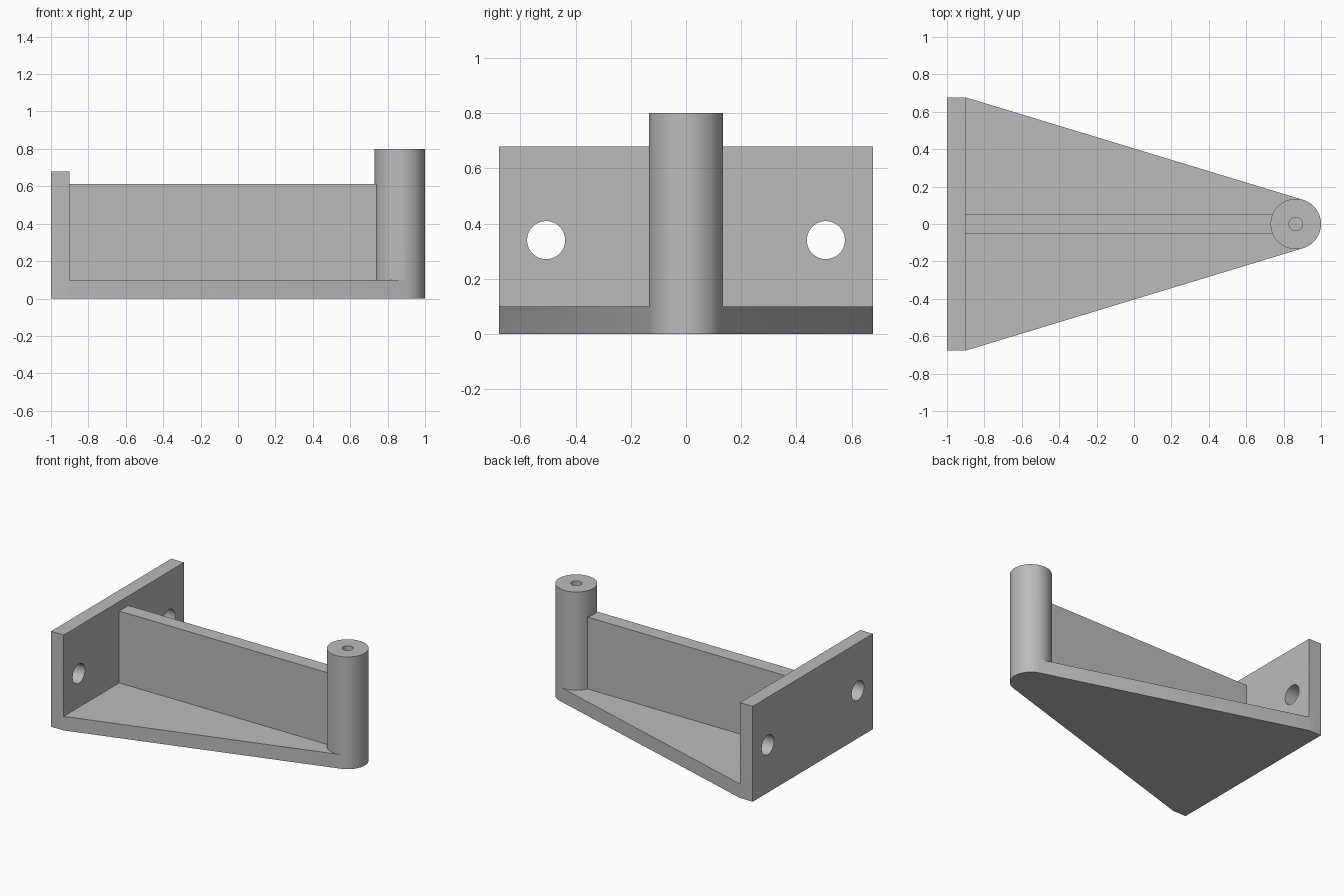
import bpy, bmesh, math

if "Cube" in bpy.data.objects:
    bpy.data.objects.remove(bpy.data.objects["Cube"])

grey = bpy.data.materials.new("plain grey")
grey.diffuse_color = (0.5, 0.5, 0.5, 1)
grey.use_nodes = True
grey.node_tree.nodes["Principled BSDF"].inputs["Base Color"].default_value = grey.diffuse_color


def prism(name, outline, z0, z1):
    """Extrude a counter-clockwise xy outline from z0 to z1."""
    bm = bmesh.new()
    face = bm.faces.new([bm.verts.new((x, y, z0)) for x, y in outline])
    ext = bmesh.ops.extrude_face_region(bm, geom=[face], use_keep_orig=True)
    verts = [g for g in ext["geom"] if isinstance(g, bmesh.types.BMVert)]
    bmesh.ops.translate(bm, vec=(0, 0, z1 - z0), verts=verts)
    bmesh.ops.recalc_face_normals(bm, faces=bm.faces)
    mesh = bpy.data.meshes.new(name)
    bm.to_mesh(mesh)
    bm.free()
    mesh.materials.append(grey)
    ob = bpy.data.objects.new(name, mesh)
    bpy.context.collection.objects.link(ob)
    return ob


def box(name, x0, x1, y, z0, z1):
    return prism(name, [(x0, -y), (x1, -y), (x1, y), (x0, y)], z0, z1)


def circle(cx, r, n=64, start=0.0):
    return [(cx + r * math.cos(start + 2 * math.pi * i / n),
             r * math.sin(start + 2 * math.pi * i / n)) for i in range(n)]


def boolean(target, other, operation):
    mod = target.modifiers.new(other.name, 'BOOLEAN')
    mod.operation, mod.solver, mod.object = operation, 'EXACT', other
    bpy.context.view_layer.objects.active = target
    bpy.ops.object.modifier_apply(modifier=mod.name)
    bpy.data.objects.remove(other)


POST_X, POST_R, HALF_W = 0.865, 0.135, 0.677

# tapered base whose sides run tangent to the post
a = math.pi / 2 - math.atan(0.307)
tx, ty = POST_X + POST_R * math.cos(a), POST_R * math.sin(a)
bracket = prism("bracket", [(-0.95, -HALF_W), (-0.9, -HALF_W), (tx, -ty),
                            (tx, ty), (-0.9, HALF_W), (-0.95, HALF_W)], 0, 0.1)

# wall plate, centre rib and post
boolean(bracket, box("wall_plate", -1, -0.9, HALF_W, 0, 0.68), 'UNION')
boolean(bracket, box("rib", -0.95, 0.8, 0.052, 0.05, 0.612), 'UNION')
boolean(bracket, prism("post", circle(POST_X, POST_R, start=a), 0, 0.8), 'UNION')

# blind hole in the post top
boolean(bracket, prism("post_hole", circle(POST_X, 0.036, 32), 0.4, 0.9), 'DIFFERENCE')

# two screw holes through the wall plate
for side in (-1, 1):
    hole = prism("screw_hole", circle(0, 0.069, 48), -0.1, 0.1)
    hole.rotation_euler = (0, math.pi / 2, 0)
    hole.location = (-0.95, side * 0.507, 0.34)
    bpy.context.view_layer.update()
    boolean(bracket, hole, 'DIFFERENCE')

bracket.select_set(True)
bpy.context.view_layer.objects.active = bracket
bpy.ops.object.shade_smooth_by_angle(angle=math.radians(30))
